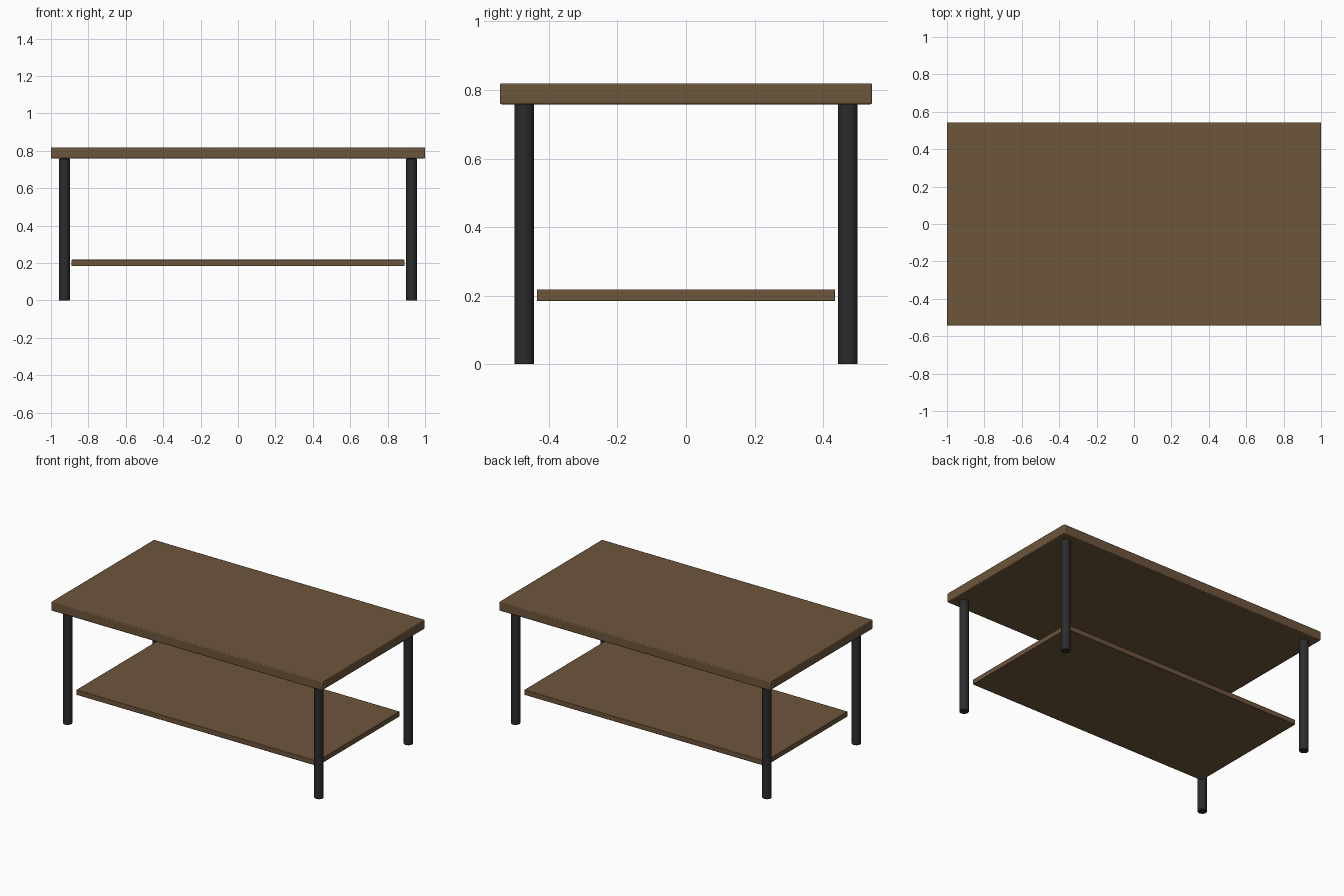
import bpy
import math

if "Cube" in bpy.data.objects:
    bpy.data.objects.remove(bpy.data.objects["Cube"])


def material(name, color):
    m = bpy.data.materials.new(name)
    m.diffuse_color = (*color, 1.0)
    m.use_nodes = True
    m.node_tree.nodes["Principled BSDF"].inputs["Base Color"].default_value = m.diffuse_color
    return m


wood = material("brown_wood", (0.155, 0.092, 0.045))
metal = material("black_metal", (0.025, 0.025, 0.026))


def finish(name, mat, bevel, segments=2):
    ob = bpy.context.object
    ob.name = name
    ob.data.materials.append(mat)
    mod = ob.modifiers.new("soft_edges", 'BEVEL')
    mod.width = bevel
    mod.segments = segments
    mod.limit_method = 'ANGLE'
    mod.angle_limit = math.radians(40)
    bpy.ops.object.shade_smooth_by_angle(angle=math.radians(35))
    return ob


def board(name, half_x, half_y, z0, z1, bevel):
    bpy.ops.mesh.primitive_cube_add(size=1, location=(0, 0, (z0 + z1) / 2))
    bpy.context.object.scale = (2 * half_x, 2 * half_y, z1 - z0)
    bpy.ops.object.transform_apply(location=False, rotation=False, scale=True)
    return finish(name, wood, bevel)


# Table top and lower shelf
board("table_top", 1.0, 0.543, 0.758, 0.819, 0.005)
board("lower_shelf", 0.891, 0.435, 0.184, 0.218, 0.003)

# Four round legs
for x, side in ((-1, "left"), (1, "right")):
    for y, end in ((-1, "front"), (1, "back")):
        bpy.ops.mesh.primitive_cylinder_add(
            vertices=32, radius=0.0285, depth=0.758,
            location=(x * 0.928, y * 0.472, 0.379))
        finish(f"{end}_{side}_leg", metal, 0.002)
